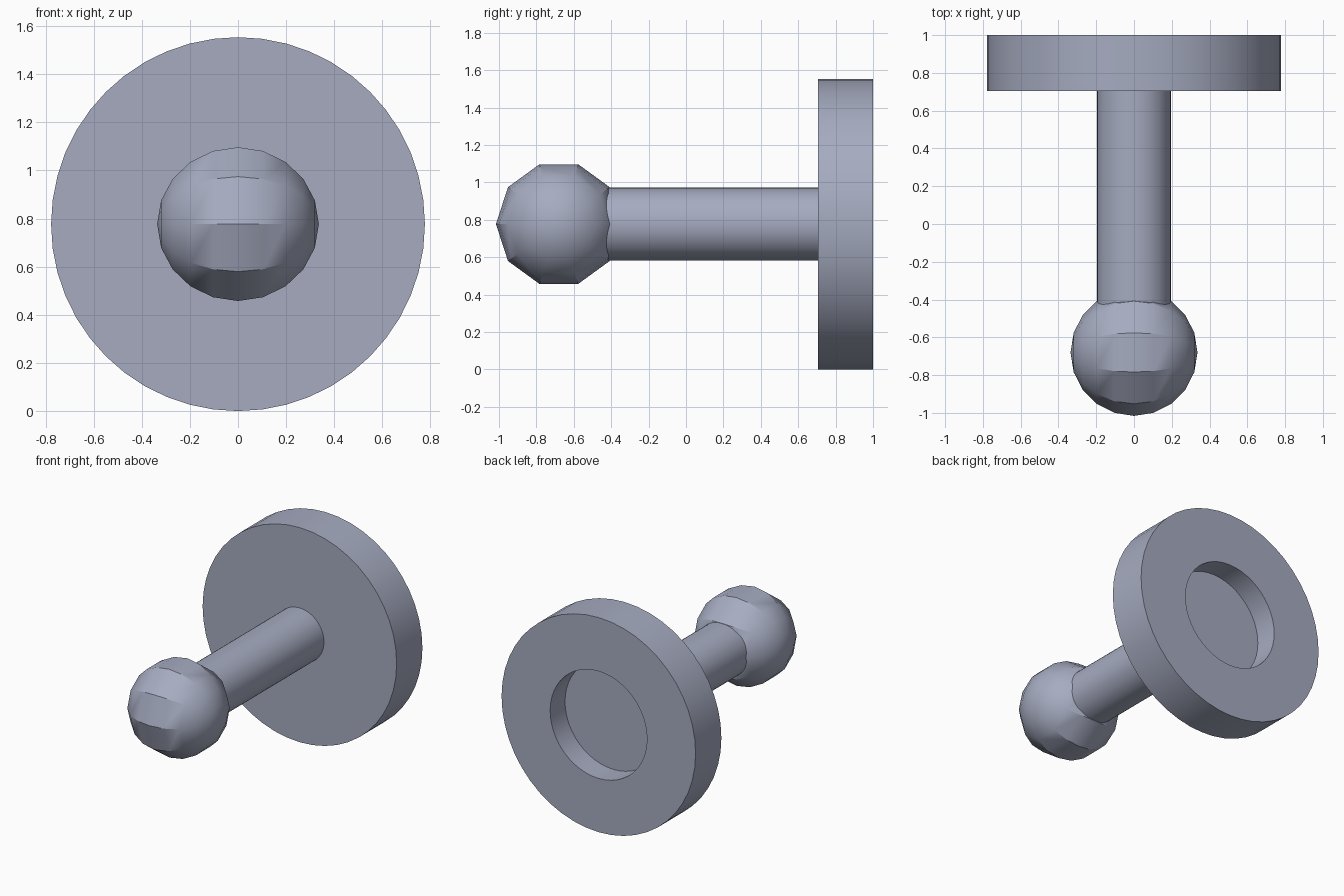
import bpy, math

if "Cube" in bpy.data.objects:
    bpy.data.objects.remove(bpy.data.objects["Cube"], do_unlink=True)

AXIS_Z = 0.777   # height of the common axis

mat = bpy.data.materials.new("blue_grey")
colour = (0.38, 0.41, 0.53, 1)
mat.use_nodes = True
mat.diffuse_color = colour
mat.node_tree.nodes["Principled BSDF"].inputs["Base Color"].default_value = colour


def finish(obj):
    """Assign the material and smooth everything but the sharp edges."""
    bpy.ops.object.select_all(action="DESELECT")
    obj.select_set(True)
    bpy.context.view_layer.objects.active = obj
    obj.data.materials.append(mat)
    bpy.ops.object.shade_smooth_by_angle(angle=math.radians(30))


def lathe(name, profile, sides):
    """Turn (radius, y) points around the y axis, capping both ends."""
    verts, faces = [], []
    for radius, y in profile:
        for i in range(sides):
            a = math.tau * i / sides
            verts.append((radius * math.sin(a), y, radius * math.cos(a)))
    for r in range(len(profile) - 1):
        for i in range(sides):
            j = (i + 1) % sides
            a, b = r * sides, (r + 1) * sides
            faces.append((a + i, a + j, b + j, b + i))
    faces.append(tuple(reversed(range(sides))))
    last = (len(profile) - 1) * sides
    faces.append(tuple(range(last, last + sides)))
    mesh = bpy.data.meshes.new(name)
    mesh.from_pydata(verts, [], faces)
    mesh.update()
    obj = bpy.data.objects.new(name, mesh)
    obj.location.z = AXIS_Z
    bpy.context.collection.objects.link(obj)
    finish(obj)


# Wide disc with a round recess in its back
lathe("base_disc", [(0.777, 0.705), (0.777, 1.0), (0.388, 1.0), (0.388, 0.83)], 48)

# Straight rod between ball and disc
lathe("rod", [(0.195, -0.55), (0.195, 0.705)], 48)

# Faceted ball with its poles to the sides
bpy.ops.mesh.primitive_uv_sphere_add(
    segments=10, ring_count=10, radius=0.336,
    location=(0, -0.68, AXIS_Z), rotation=(0, math.pi / 2, 0))
ball = bpy.context.object
ball.name = ball.data.name = "ball_end"
finish(ball)
